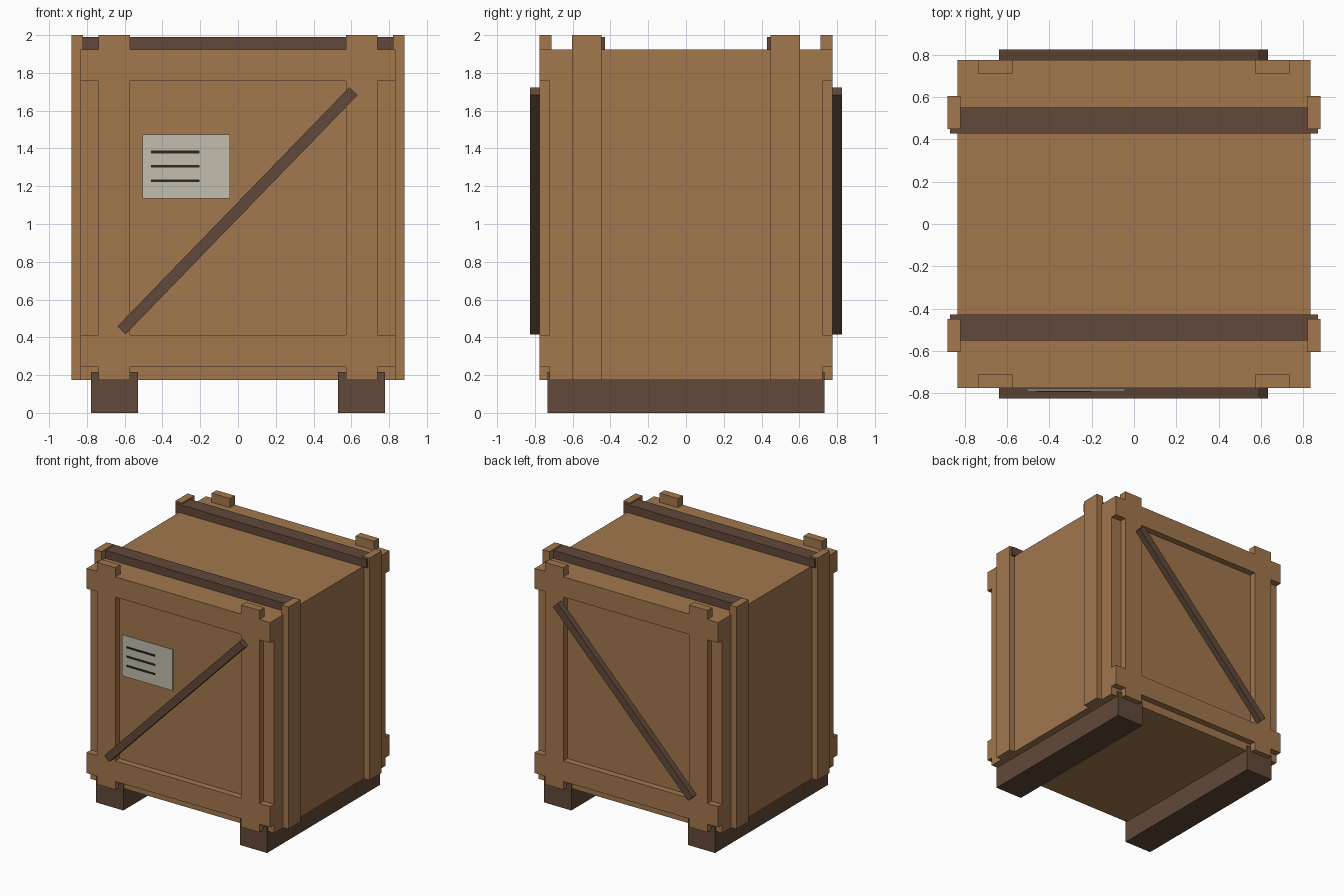
import bpy
from math import atan2, hypot

cube = bpy.data.objects.get("Cube")
if cube:
    bpy.data.objects.remove(cube, do_unlink=True)


def material(name, rgb):
    m = bpy.data.materials.new(name)
    m.use_nodes = True
    m.diffuse_color = (*rgb, 1)
    m.node_tree.nodes["Principled BSDF"].inputs["Base Color"].default_value = (*rgb, 1)
    return m


wood = material("light wood", (0.36, 0.185, 0.076))
dark = material("dark wood", (0.12, 0.066, 0.041))
paper = material("label paper", (0.54, 0.515, 0.42))
ink = material("label ink", (0.03, 0.018, 0.012))


def box(name, mat, x, y, z, turn=0):
    """Box from (min, max) ranges, optionally turned about the y axis."""
    ranges = (x, y, z)
    bpy.ops.mesh.primitive_cube_add(size=1, location=[(a + b) / 2 for a, b in ranges])
    ob = bpy.context.object
    ob.name = name
    for v in ob.data.vertices:
        for i, (a, b) in enumerate(ranges):
            v.co[i] *= abs(b - a)
    ob.rotation_euler.y = turn
    ob.data.materials.append(mat)
    return ob


HALF_X, HALF_Y, FRAME_Y = 0.834, 0.722, 0.775
BASE, LID = 0.175, 1.925

# Crate body
box("crate_body", wood, (-HALF_X, HALF_X), (-HALF_Y, HALF_Y), (BASE, LID))

# Frames and diagonal braces on the front and back
x0, z0, x1, z1 = -0.617, 0.437, 0.611, 1.703
length, angle = hypot(x1 - x0, z1 - z0), atan2(z1 - z0, x1 - x0)
cx, cz = (x0 + x1) / 2, (z0 + z1) / 2
for face, s in (("front", -1), ("back", 1)):
    depth = (s * (HALF_Y - 0.01), s * FRAME_Y)
    for side, t in (("right", -1), ("left", 1)):
        box(f"{face}_{side}_post", wood, (t * 0.572, t * 0.738), depth, (BASE, 2.0))
    for level, z in (("lower", (0.243, 0.412)), ("upper", (1.758, LID))):
        box(f"{face}_{level}_rail", wood, (-HALF_X, HALF_X), depth, z)
    box(f"{face}_brace", dark, (cx - length / 2, cx + length / 2),
        (s * 0.774, s * 0.825), (cz - 0.03, cz + 0.03), -angle)

    # Lid strap and the side battens that meet it
    box(f"{face}_lid_strap", dark, (-0.868, 0.868), (s * 0.428, s * 0.55), (1.92, 1.99))
    for side, t in (("right", -1), ("left", 1)):
        box(f"{face}_{side}_side_batten", wood, (t * 0.82, t * 0.882),
            (s * 0.448, s * 0.604), (BASE, 2.0))

# Floor skids
for side, t in (("right", -1), ("left", 1)):
    box(f"{side}_skid", dark, (t * 0.53, t * 0.777), (-0.732, 0.732), (0, 0.217))

# Shipping label with ruled lines
box("label", paper, (-0.505, -0.042), (-0.788, -0.779), (1.136, 1.474))
for i in range(3):
    z = 1.381 - i * 0.076
    box(f"label_line_{i + 1}", ink, (-0.46, -0.203), (-0.793, -0.787), (z - 0.007, z + 0.007))
